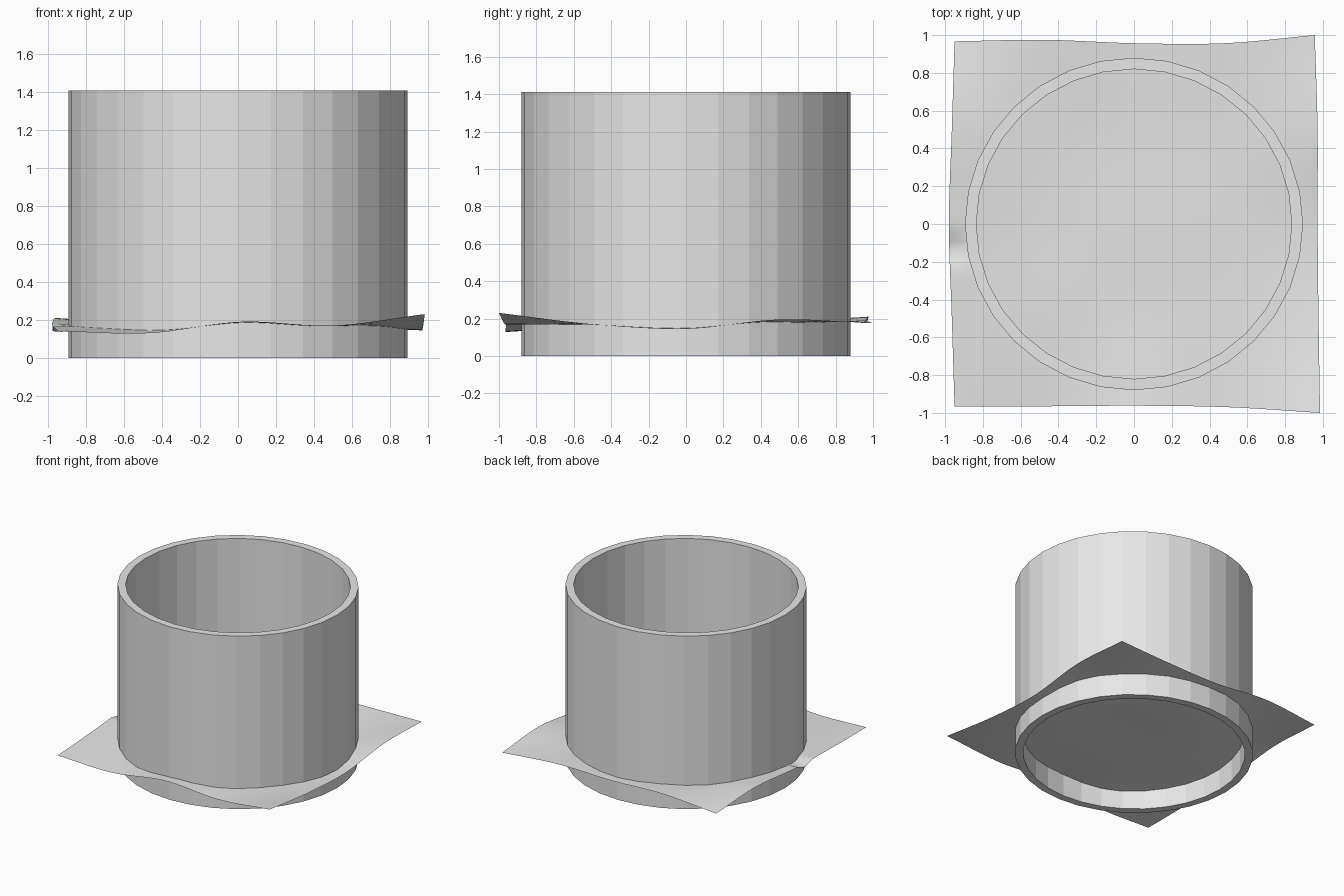
import bpy, bmesh, math

if "Cube" in bpy.data.objects:
    bpy.data.objects.remove(bpy.data.objects["Cube"])

grey = bpy.data.materials.new("light grey")
grey.diffuse_color = (0.8, 0.8, 0.8, 1)
grey.use_nodes = True
grey.node_tree.nodes["Principled BSDF"].inputs["Base Color"].default_value = grey.diffuse_color


def make_object(name, bm):
    mesh = bpy.data.meshes.new(name)
    bm.to_mesh(mesh)
    bm.free()
    mesh.materials.append(grey)
    obj = bpy.data.objects.new(name, mesh)
    bpy.context.collection.objects.link(obj)
    return obj


def spline(vals, t):
    """Catmull-Rom through evenly spaced values, t in 0..1."""
    n = len(vals) - 1
    i = min(int(t * n), n - 1)
    f = t * n - i
    p1, p2 = vals[i], vals[i + 1]
    p0 = vals[i - 1] if i > 0 else 2 * p1 - p2
    p3 = vals[i + 2] if i + 2 <= n else 2 * p2 - p1
    return p1 + 0.5 * f * (p2 - p0 + f * (2 * p0 - 5 * p1 + 4 * p2 - p3
                                        + f * (3 * (p1 - p2) + p3 - p0)))


# Open tube: 32 flat sides, slightly narrower in y
SIDES, HEIGHT = 32, 1.41
bm = bmesh.new()
rings = []
for rx, ry, z in [(0.895, 0.88, 0), (0.895, 0.88, HEIGHT),
                  (0.835, 0.82, HEIGHT), (0.835, 0.82, 0)]:
    rings.append([bm.verts.new((rx * math.cos(a), ry * math.sin(a), z))
                  for a in (2 * math.pi * k / SIDES for k in range(SIDES))])
for r in range(4):
    lo, hi = rings[r], rings[(r + 1) % 4]
    for k in range(SIDES):
        j = (k + 1) % SIDES
        bm.faces.new((lo[k], lo[j], hi[j], hi[k]))
make_object("tube_wall", bm)

# Wavy square sheet crossing the tube near its foot
heights = [  # rows front to back, columns left to right
    [0.14, 0.13, 0.19, 0.17, 0.23],
    [0.155, 0.16, 0.165, 0.165, 0.17],
    [0.18, 0.165, 0.17, 0.165, 0.145],
    [0.21, 0.18, 0.17, 0.17, 0.195],
    [0.175, 0.21, 0.185, 0.19, 0.175],
]
left = [-0.95, -0.965, -0.98, -0.965, -0.95]
right = [0.985, 0.977, 0.972, 0.972, 0.957]
front = [-0.965, -0.965, -0.962, -0.97, -1.0]
back = [0.967, 0.975, 0.957, 0.957, 1.0]
N = 40
bm = bmesh.new()
grid = []
for j in range(N + 1):
    v = j / N
    row = []
    for i in range(N + 1):
        u = i / N
        x = spline(left, v) * (1 - u) + spline(right, v) * u
        y = spline(front, u) * (1 - v) + spline(back, u) * v
        z = spline([spline(r, u) for r in heights], v)
        # small dent at the left edge
        z -= 0.04 * math.exp(-((x + 0.95) ** 2 + (y + 0.13) ** 2) / 0.004)
        row.append(bm.verts.new((x, y, z)))
    grid.append(row)
for j in range(N):
    for i in range(N):
        f = bm.faces.new((grid[j][i], grid[j][i + 1],
                          grid[j + 1][i + 1], grid[j + 1][i]))
        f.smooth = True
make_object("cloth_sheet", bm)
